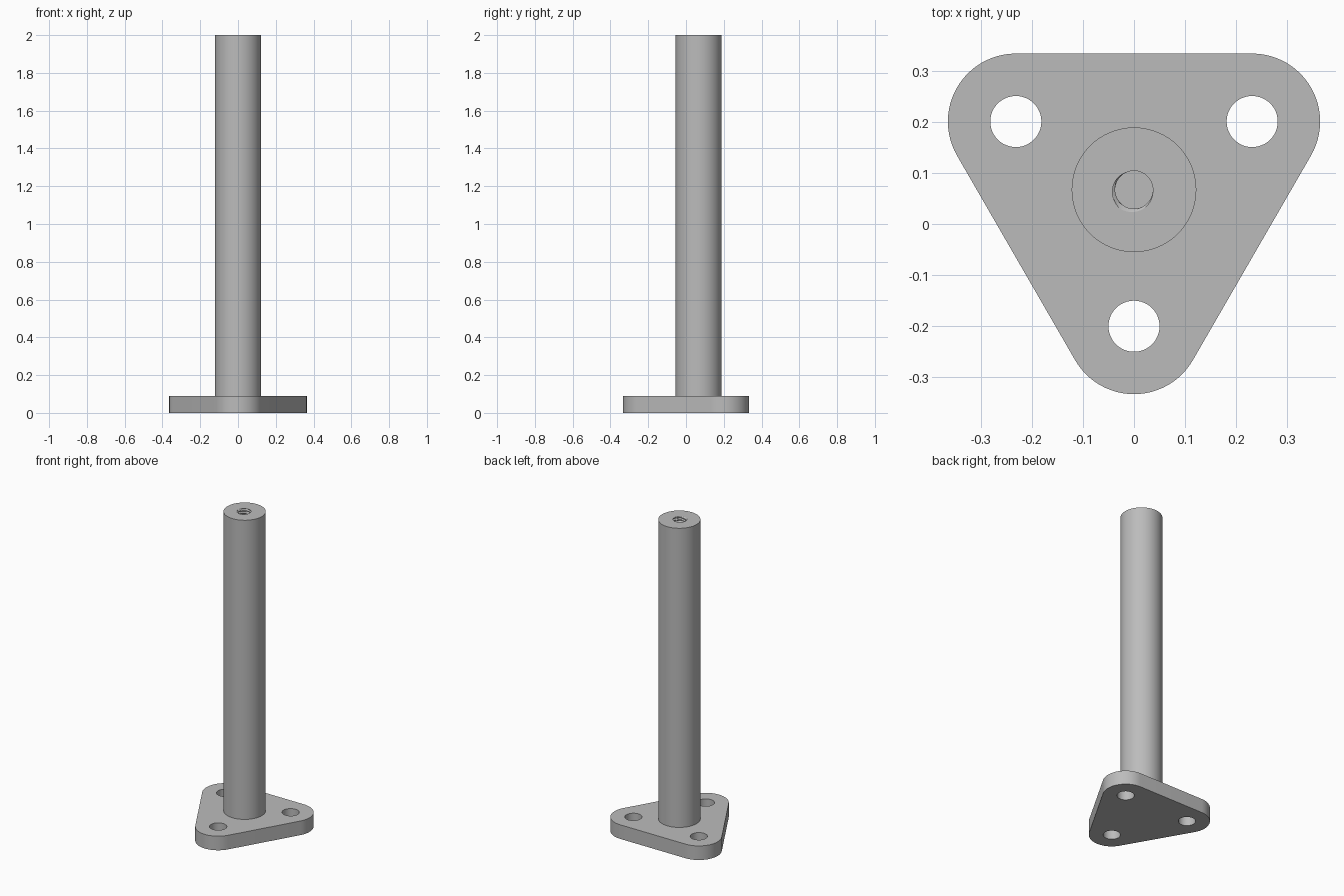
import bpy, bmesh, math
from mathutils import Vector

cube = bpy.data.objects.get("Cube")
if cube:
    bpy.data.objects.remove(cube, do_unlink=True)

CENTRE = Vector((0, 0.067, 0))
PLATE_TOP, TOP = 0.09, 2.0
CORNER_DIST, CORNER_R, HOLE_R = 0.267, 0.133, 0.05
POST_R, BORE_R, GROOVE, PITCH, DEPTH = 0.122, 0.037, 0.009, 0.016, 0.2
CORNERS = [math.radians(a) for a in (-90, 30, 150)]

grey = bpy.data.materials.new("plain grey")
grey.use_nodes = True
colour = (0.5, 0.5, 0.5, 1)
grey.diffuse_color = colour
grey.node_tree.nodes["Principled BSDF"].inputs["Base Color"].default_value = colour


def polar(r, a, z=0.0):
    return CENTRE + Vector((r * math.cos(a), r * math.sin(a), z))


def finish(bm, name):
    bmesh.ops.recalc_face_normals(bm, faces=bm.faces)
    mesh = bpy.data.meshes.new(name)
    bm.to_mesh(mesh)
    bm.free()
    mesh.materials.append(grey)
    obj = bpy.data.objects.new(name, mesh)
    bpy.context.collection.objects.link(obj)
    return obj


def smooth(obj):
    bpy.ops.object.select_all(action='DESELECT')
    obj.select_set(True)
    bpy.context.view_layer.objects.active = obj
    bpy.ops.object.shade_smooth_by_angle(angle=math.radians(30))


def bridge(bm, a, b):
    n = len(a)
    for i in range(n):
        j = (i + 1) % n
        bm.faces.new((a[i], a[j], b[j], b[i]))


def prism(name, outline, z0, z1):
    bm = bmesh.new()
    low, high = [[bm.verts.new((p.x, p.y, z)) for p in outline] for z in (z0, z1)]
    bridge(bm, low, high)
    bm.faces.new(low)
    bm.faces.new(high)
    return finish(bm, name)


# Rounded triangular base plate
outline = []
for c in CORNERS:
    for i in range(25):
        a = c + math.radians(-60 + 5 * i)
        outline.append(polar(CORNER_DIST, c)
                       + CORNER_R * Vector((math.cos(a), math.sin(a), 0)))
plate = prism("base_plate", outline, 0, PLATE_TOP)

# Three bolt holes through the plate
for c in CORNERS:
    ring = [polar(CORNER_DIST, c) + HOLE_R * Vector((math.cos(t), math.sin(t), 0))
            for t in (math.tau * i / 48 for i in range(48))]
    cutter = prism("bolt_hole_cutter", ring, -0.1, 0.2)
    cutter.hide_render = True
    mod = plate.modifiers.new("bolt_hole", 'BOOLEAN')
    mod.operation = 'DIFFERENCE'
    mod.solver = 'EXACT'
    mod.object = cutter
    bpy.context.view_layer.objects.active = plate
    bpy.ops.object.modifier_apply(modifier=mod.name)
    bpy.data.objects.remove(cutter, do_unlink=True)
smooth(plate)

# Post with a blind threaded bore in its top
SEG = 64
angles = [math.tau * i / SEG for i in range(SEG)]
bm = bmesh.new()


def ring(radius, z):
    return [bm.verts.new(polar(radius(a, z), a, z)) for a in angles]


def thread(a, z):
    # Helical groove: deepest at the front left where it meets the top face
    phase = ((TOP - z) / PITCH + a / math.tau - 0.65) % 1.0
    return BORE_R + GROOVE * max(0, 1 - 3 * min(phase, 1 - phase))


foot = ring(lambda a, z: POST_R, PLATE_TOP / 2)
rim = ring(lambda a, z: POST_R, TOP)
bm.faces.new(foot)
bridge(bm, foot, rim)
previous = rim
steps = round(DEPTH / PITCH * 6)
for k in range(steps + 1):
    current = ring(thread, TOP - DEPTH * k / steps)
    bridge(bm, previous, current)
    previous = current
bm.faces.new(previous)
smooth(finish(bm, "threaded_post"))
